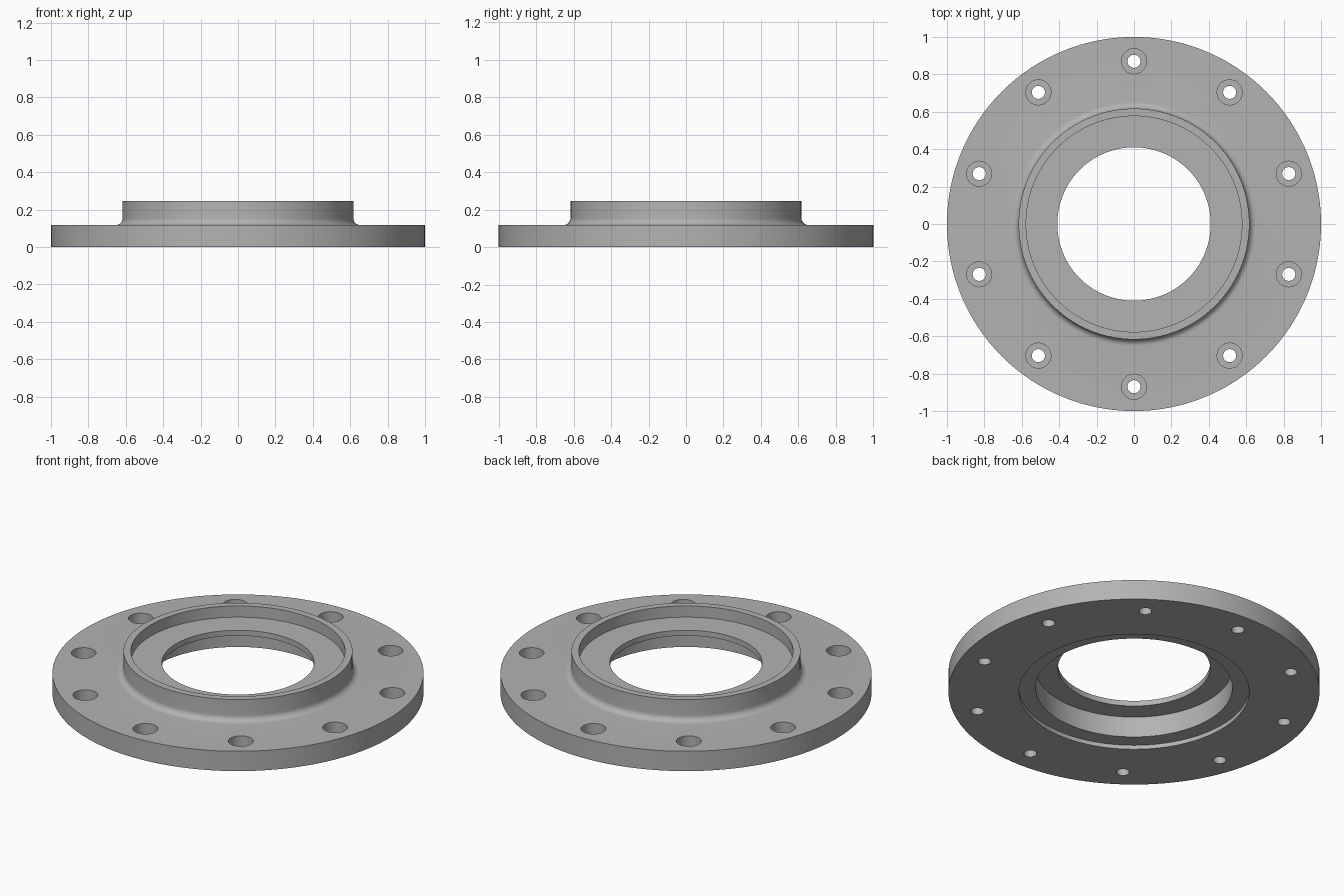
import bpy, bmesh
from math import sin, cos, pi, tau, radians
from mathutils import Matrix

cube = bpy.data.objects.get("Cube")
if cube:
    bpy.data.objects.remove(cube, do_unlink=True)

PLATE_TOP, HUB_TOP = 0.118, 0.247
HUB_R, FILLET = 0.617, 0.035
HOLES, BOLT_CIRCLE = 10, 0.87

steel = bpy.data.materials.new("light grey steel")
steel.use_nodes = True
grey = (0.45, 0.45, 0.45, 1)
steel.diffuse_color = grey
steel.node_tree.nodes["Principled BSDF"].inputs["Base Color"].default_value = grey


def lathe(bm, profile, steps, offset=(0, 0, 0), closed=True):
    """Revolve (radius, z) points about a vertical axis; open ends get caps."""
    rings = [[bm.verts.new((r * cos(tau * i / steps) + offset[0],
                            r * sin(tau * i / steps) + offset[1], z + offset[2]))
              for i in range(steps)] for r, z in profile]
    pairs = list(zip(rings, rings[1:]))
    if closed:
        pairs.append((rings[-1], rings[0]))
    else:
        bm.faces.new(rings[0])
        bm.faces.new(rings[-1])
    for a, b in pairs:
        for i in range(steps):
            j = (i + 1) % steps
            bm.faces.new((a[i], a[j], b[j], b[i]))


def finish(name, bm):
    bmesh.ops.recalc_face_normals(bm, faces=bm.faces)
    mesh = bpy.data.meshes.new(name)
    bm.to_mesh(mesh)
    bm.free()
    mesh.materials.append(steel)
    obj = bpy.data.objects.new(name, mesh)
    bpy.context.collection.objects.link(obj)
    return obj


# Flange body: plate, filleted hub, top recess, thin lip, stepped underside bore
fillet = [(HUB_R + FILLET * (1 - sin(a)), PLATE_TOP + FILLET * (1 - cos(a)))
          for a in (pi / 2 * k / 8 for k in range(9))]
profile = ([(0.62, 0), (1.0, 0), (1.0, PLATE_TOP)] + fillet +
           [(HUB_R, HUB_TOP), (0.577, HUB_TOP), (0.577, 0.18), (0.41, 0.18),
            (0.41, 0.148), (0.53, 0.148), (0.53, 0.025), (0.62, 0.025)])
bm = bmesh.new()
lathe(bm, profile, 160)
flange = finish("flange", bm)

# Counterbored bolt holes
bm = bmesh.new()
for k in range(HOLES):
    centre = Matrix.Rotation(tau * k / HOLES, 3, 'Z') @ Matrix.Identity(3).col[1]
    lathe(bm, [(0.035, -0.1), (0.035, 0.055), (0.067, 0.055), (0.067, 0.3)],
          40, centre * BOLT_CIRCLE, closed=False)
cutter = finish("bolt_hole_cutter", bm)
cutter.hide_render = True

cut = flange.modifiers.new("bolt holes", 'BOOLEAN')
cut.operation = 'DIFFERENCE'
cut.solver = 'EXACT'
cut.object = cutter
bpy.ops.object.select_all(action='DESELECT')
bpy.context.view_layer.objects.active = flange
flange.select_set(True)
bpy.ops.object.modifier_apply(modifier=cut.name)
bpy.data.objects.remove(cutter, do_unlink=True)
bpy.ops.object.shade_smooth_by_angle(angle=radians(30))
